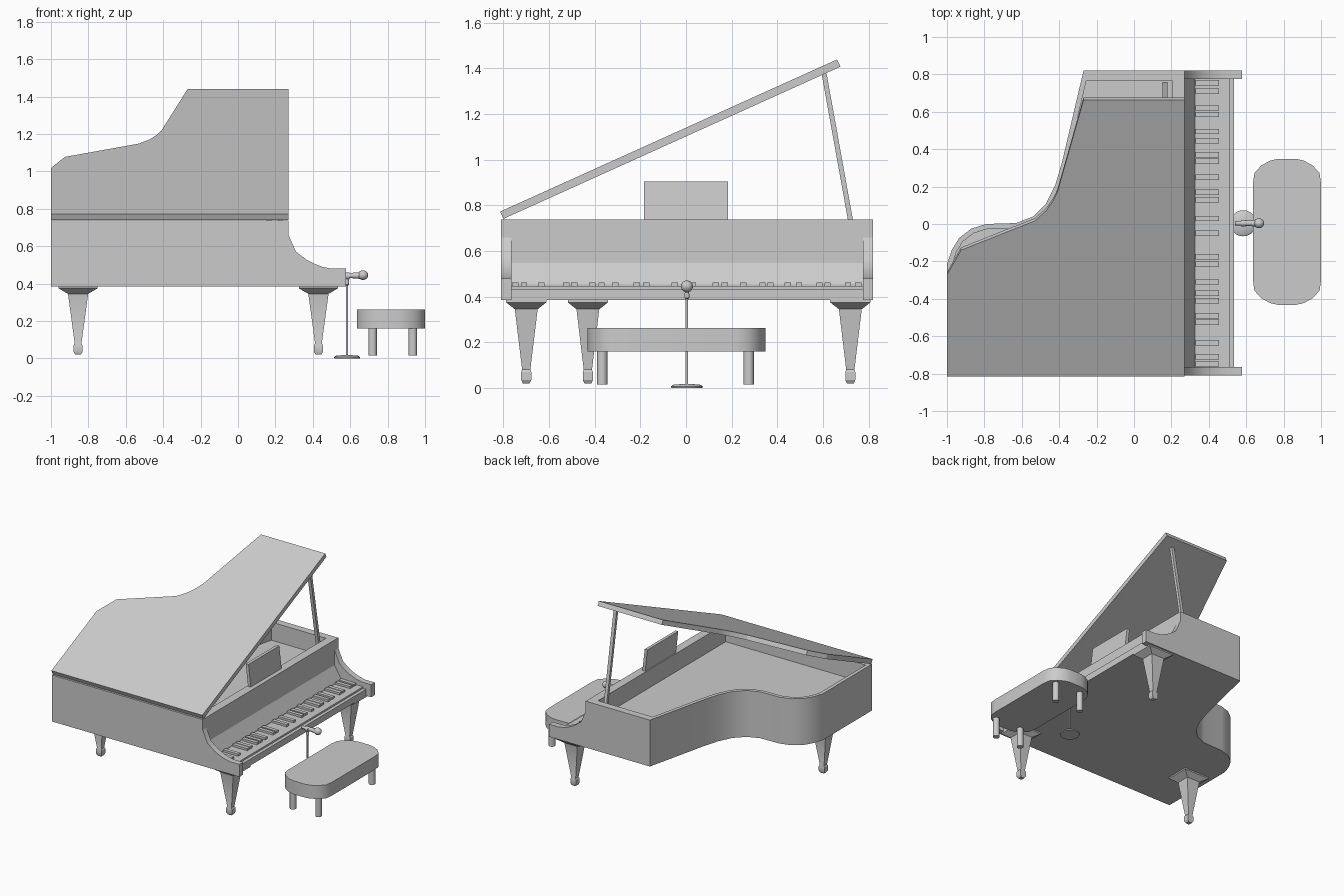
import bpy, bmesh, math
from mathutils import Vector, Matrix

if "Cube" in bpy.data.objects:
    bpy.data.objects.remove(bpy.data.objects["Cube"])

grey = bpy.data.materials.new("plain grey")
grey.diffuse_color = (0.6, 0.6, 0.6, 1)
grey.use_nodes = True
grey.node_tree.nodes["Principled BSDF"].inputs["Base Color"].default_value = grey.diffuse_color


def finish(name, bm, smooth=30):
    bmesh.ops.recalc_face_normals(bm, faces=bm.faces)
    me = bpy.data.meshes.new(name)
    bm.to_mesh(me)
    bm.free()
    me.materials.append(grey)
    me.shade_smooth()
    me.set_sharp_from_angle(angle=math.radians(smooth))
    ob = bpy.data.objects.new(name, me)
    bpy.context.collection.objects.link(ob)
    return ob


def loft(name, rings, smooth=30):
    """Skin a stack of equal-length point rings and cap both ends."""
    bm = bmesh.new()
    rows = [[bm.verts.new(p) for p in ring] for ring in rings]
    n = len(rows[0])
    for a, b in zip(rows, rows[1:]):
        for i in range(n):
            j = (i + 1) % n
            bm.faces.new((a[i], a[j], b[j], b[i]))
    bm.faces.new(rows[0])
    bm.faces.new(rows[-1])
    return finish(name, bm, smooth)


def flat(points, z):
    return [(x, y, z) for x, y in points]


def prism_y(name, profile, y0, y1):
    """Extrude an x-z profile along y."""
    return loft(name, [[(x, y, z) for x, z in profile] for y in (y0, y1)])


def box(name, x0, x1, y0, y1, z0, z1):
    return prism_y(name, [(x0, z0), (x1, z0), (x1, z1), (x0, z1)], y0, y1)


def lathe(name, steps, origin, axis="z", sides=16, smooth=40):
    """Stack circles of (radius, height) along an axis."""
    rings = []
    for r, h in steps:
        ring = []
        for i in range(sides):
            t = 2 * math.pi * i / sides
            c, s = r * math.cos(t), r * math.sin(t)
            p = Vector((c, s, h)) if axis == "z" else Vector((h, c, s))
            ring.append(p + Vector(origin))
        rings.append(ring)
    return loft(name, rings, smooth)


def inset(points, dists):
    """Offset each edge of a counter-clockwise outline inwards."""
    out = []
    n = len(points)
    for i in range(n):
        a, b, c = (Vector(points[k % n]) for k in (i - 1, i, i + 1))
        d1, d2 = (b - a).normalized(), (c - b).normalized()
        n1, n2 = Vector((-d1.y, d1.x)), Vector((-d2.y, d2.x))
        p, q = b + n1 * dists[i - 1], b + n2 * dists[i]
        t = (q - p).cross(d2) / d1.cross(d2)
        out.append(tuple(p + d1 * t))
    return out


# Case: outer walls, rim, inner walls down to the soundboard
outline = [(-1, -0.81), (0.27, -0.81), (0.27, 0.82), (-0.27, 0.82), (-0.385, 0.33),
           (-0.42, 0.21), (-0.47, 0.11), (-0.54, 0.04), (-0.63, 0.005), (-0.79, 0.0),
           (-0.87, -0.025), (-0.935, -0.075), (-0.975, -0.14), (-1, -0.215)]
dists = [0.04, 0.065, 0.055] + [0.027] * 11
inner = inset(outline, dists)
loft("case", [flat(outline, 0.385), flat(outline, 0.738), flat(inner, 0.738), flat(inner, 0.6)])

# Lid: drawn flat with its hinge edge at y = 0, then tilted open
lid_outline = [(-1, 0), (0.27, 0), (0.27, 1.62), (-0.27, 1.62), (-0.41, 1.08), (-0.432, 1.03),
               (-0.47, 0.97), (-0.53, 0.912), (-0.925, 0.74), (-1, 0.595)]
lid = loft("lid", [flat(lid_outline, 0), flat(lid_outline, 0.035)], 15)
lid.data.transform(Matrix.Translation((0, -0.8, 0.741)) @ Matrix.Rotation(math.radians(24.3), 4, "X"))

# Lid prop
loft("lid_prop", [[(x, y + d, z) for x, d in ((0.153, -0.011), (0.178, -0.011), (0.178, 0.011), (0.153, 0.011))]
                  for y, z in ((0.745, 0.6), (0.605, 1.378))])

# Curved cheeks at each end of the keyboard
cheek = [(0.25, 0.385), (0.578, 0.385), (0.578, 0.48), (0.5, 0.48), (0.45, 0.49), (0.41, 0.505),
         (0.37, 0.525), (0.31, 0.57), (0.27, 0.66), (0.25, 0.66)]
prism_y("cheek_left", cheek, -0.81, -0.765)
prism_y("cheek_right", cheek, 0.775, 0.82)

# Keybed, sloping fallboard, white keys and key slip
box("keybed", 0.26, 0.515, -0.77, 0.78, 0.385, 0.42)
prism_y("fallboard", [(0.26, 0.4), (0.325, 0.4), (0.325, 0.455), (0.27, 0.548), (0.26, 0.548)], -0.77, 0.78)
box("white_keys", 0.32, 0.51, -0.765, 0.775, 0.42, 0.447)
box("key_slip", 0.51, 0.535, -0.77, 0.78, 0.385, 0.434)

# Black keys
key_rows = [0.755, 0.71, 0.62, 0.585, 0.495, 0.445, 0.37, 0.335, 0.25, 0.17, 0.13, 0.03, -0.05,
            -0.175, -0.215, -0.31, -0.37, -0.41, -0.49, -0.525, -0.635, -0.71, -0.748]
for y in key_rows:
    box("black_key", 0.33, 0.455, y - 0.014, y + 0.014, 0.44, 0.463)

# Music desk, leaning back slightly
prism_y("music_desk", [(0.215, 0.73), (0.238, 0.73), (0.218, 0.905), (0.195, 0.905)], -0.185, 0.185)


# Tapered square legs with a flared head and a small foot
def square(cx, cy, hx, hy, z):
    return [(cx - hx, cy - hy, z), (cx + hx, cy - hy, z), (cx + hx, cy + hy, z), (cx - hx, cy + hy, z)]


for name, x, y in (("front_leg_left", 0.43, -0.70), ("front_leg_right", 0.43, 0.72), ("tail_leg", -0.855, -0.43)):
    steps = ((0.105, 0.088, 0.386), (0.105, 0.088, 0.375), (0.054, 0.05, 0.345), (0.018, 0.018, 0.08),
             (0.024, 0.022, 0.07), (0.024, 0.022, 0.035), (0.015, 0.015, 0.02))
    loft(name, [square(x, y, hx, hy, z) for hx, hy, z in steps])

# Stool seat with rounded corners, and four round legs
hx, hy = 0.182, 0.39
corner = [(hx, hy - 0.13), (hx - 0.008, hy - 0.075), (hx - 0.045, hy - 0.035), (hx - 0.09, hy - 0.01), (0.05, hy)]
seat = corner + [(-x, y) for x, y in reversed(corner)]
seat += [(-x, -y) for x, y in seat]
seat = [(x + 0.818, y - 0.042) for x, y in seat]
loft("stool_seat", [flat(seat, 0.16), flat(seat, 0.262)], 40)
for x in (0.72, 0.935):
    for y in (-0.367, 0.275):
        lathe("stool_leg", [(0.023, 0.015), (0.023, 0.165)], (x, y, 0), sides=12)

# Microphone stand and microphone pointing along x
lathe("stand_base", [(0.068, 0), (0.07, 0.007), (0.06, 0.014), (0.015, 0.018)], (0.583, 0.004, 0), sides=20)
lathe("stand_pole", [(0.006, 0.01), (0.006, 0.39), (0.011, 0.395), (0.011, 0.41), (0.007, 0.43)],
      (0.583, 0.004, 0), sides=10)
lathe("microphone_handle", [(0.011, 0.54), (0.012, 0.58), (0.018, 0.655)], (0, 0.004, 0.443), "x", 12)
ball = [(0.026 * math.sin(math.pi * i / 8) + 0.0005, -0.028 * math.cos(math.pi * i / 8)) for i in range(9)]
lathe("microphone_head", ball, (0.668, 0.004, 0.445), "x", 14)
lathe("microphone_clip", [(0.018, 0.572), (0.018, 0.595)], (0, 0.004, 0.44), "x", 12)
